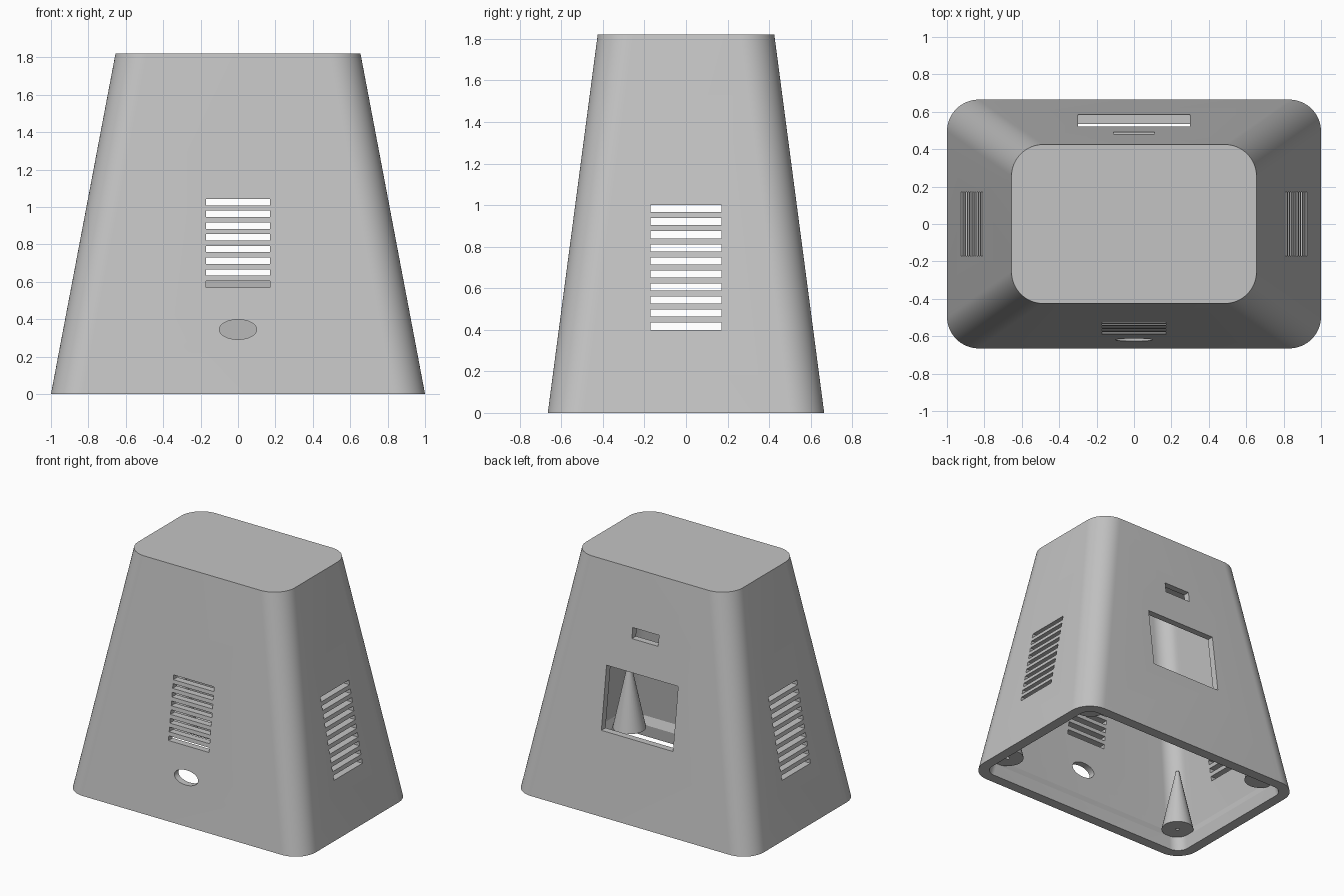
import bpy, bmesh, math
from mathutils import Matrix

if "Cube" in bpy.data.objects:
    bpy.data.objects.remove(bpy.data.objects["Cube"])

H = 1.82
SEG = 16

grey = bpy.data.materials.new("light_grey")
grey.diffuse_color = (0.55, 0.55, 0.55, 1)
grey.use_nodes = True
grey.node_tree.nodes["Principled BSDF"].inputs["Base Color"].default_value = grey.diffuse_color


def finish(bm, name):
    bmesh.ops.recalc_face_normals(bm, faces=bm.faces)
    me = bpy.data.meshes.new(name)
    bm.to_mesh(me)
    bm.free()
    me.materials.append(grey)
    ob = bpy.data.objects.new(name, me)
    bpy.context.collection.objects.link(ob)
    return ob


def select_only(ob):
    bpy.ops.object.select_all(action='DESELECT')
    ob.select_set(True)
    bpy.context.view_layer.objects.active = ob


def ring(bm, z, inset):
    """Rounded rectangle of the tapered body at height z, inset by a wall width."""
    t = z / H
    hx, hy = 1.0 - 0.345 * t - inset, 0.665 - 0.24 * t - inset
    r = 0.17 - inset
    verts = []
    for q, (sx, sy) in enumerate([(1, 1), (-1, 1), (-1, -1), (1, -1)]):
        for i in range(SEG + 1):
            a = (q + i / SEG) * math.pi / 2
            verts.append(bm.verts.new((sx * (hx - r) + r * math.cos(a),
                                       sy * (hy - r) + r * math.sin(a), z)))
    return verts


# Hollow tapered housing, open below, with a thicker lip around the foot
bm = bmesh.new()
rings = [ring(bm, z, w) for z, w in
         [(0, 0), (H, 0), (H - 0.05, 0.05), (0.15, 0.05), (0.09, 0.08), (0, 0.08)]]
n = len(rings[0])
for k in range(len(rings)):
    if k == 1:
        continue
    a, b = rings[k], rings[(k + 1) % len(rings)]
    for i in range(n):
        j = (i + 1) % n
        bm.faces.new((a[i], a[j], b[j], b[i]))
bm.faces.new(rings[1])
bm.faces.new(rings[2])
housing = finish(bm, "housing")

# Cutters for vents, windows and the cable hole
bm = bmesh.new()


def box(x0, x1, y0, y1, z0, z1):
    m = Matrix.Translation(((x0 + x1) / 2, (y0 + y1) / 2, (z0 + z1) / 2))
    bmesh.ops.create_cube(bm, size=1, matrix=m @ Matrix.Diagonal((x1 - x0, y1 - y0, z1 - z0, 1)))


for i in range(8):                                   # front vents
    z = 0.57 + i * 0.0627
    box(-0.17, 0.17, -0.9, -0.3, z, z + 0.034)
for i in range(10):                                  # side vents
    z = 0.40 + i * 0.0629
    for s in (-1, 1):
        box(min(s * 0.6, s * 1.2), max(s * 0.6, s * 1.2), -0.17, 0.17, z, z + 0.034)
box(-0.3, 0.3, 0.3, 0.9, 0.61, 1.08)                 # back window
box(-0.11, 0.11, 0.3, 0.9, 1.32, 1.40)               # small back window
bmesh.ops.create_cone(bm, cap_ends=True, segments=48, radius1=1, radius2=1, depth=0.5,
                      matrix=Matrix.Translation((0, -0.65, 0.345))
                      @ Matrix.Diagonal((0.1, 1, 0.053, 1))
                      @ Matrix.Rotation(math.pi / 2, 4, 'X'))
cutter = finish(bm, "cutter")
cutter.hide_render = True

mod = housing.modifiers.new("openings", 'BOOLEAN')
mod.operation = 'DIFFERENCE'
mod.solver = 'EXACT'
mod.object = cutter
select_only(housing)
bpy.ops.object.modifier_apply(modifier=mod.name)
bpy.data.objects.remove(cutter)
bpy.ops.object.shade_smooth_by_angle(angle=math.radians(25))

# Conical screw posts in the four corners, each with a screw hole below
for sx in (-1, 1):
    for sy in (-1, 1):
        bm = bmesh.new()
        pts = [(0, 0.25), (0.013, 0.25), (0.013, 0.1), (0.115, 0.1), (0.012, 0.58), (0, 0.58)]
        vs = [bm.verts.new((r, 0, z)) for r, z in pts]
        es = [bm.edges.new(p) for p in zip(vs, vs[1:])]
        bmesh.ops.spin(bm, geom=vs + es, cent=(0, 0, 0), axis=(0, 0, 1),
                       angle=2 * math.pi, steps=32, use_merge=True)
        bmesh.ops.remove_doubles(bm, verts=bm.verts, dist=0.0005)
        bmesh.ops.translate(bm, verts=bm.verts, vec=(sx * 0.8, sy * 0.465, 0))
        post = finish(bm, "screw_post")
        select_only(post)
        bpy.ops.object.shade_smooth_by_angle(angle=math.radians(30))
